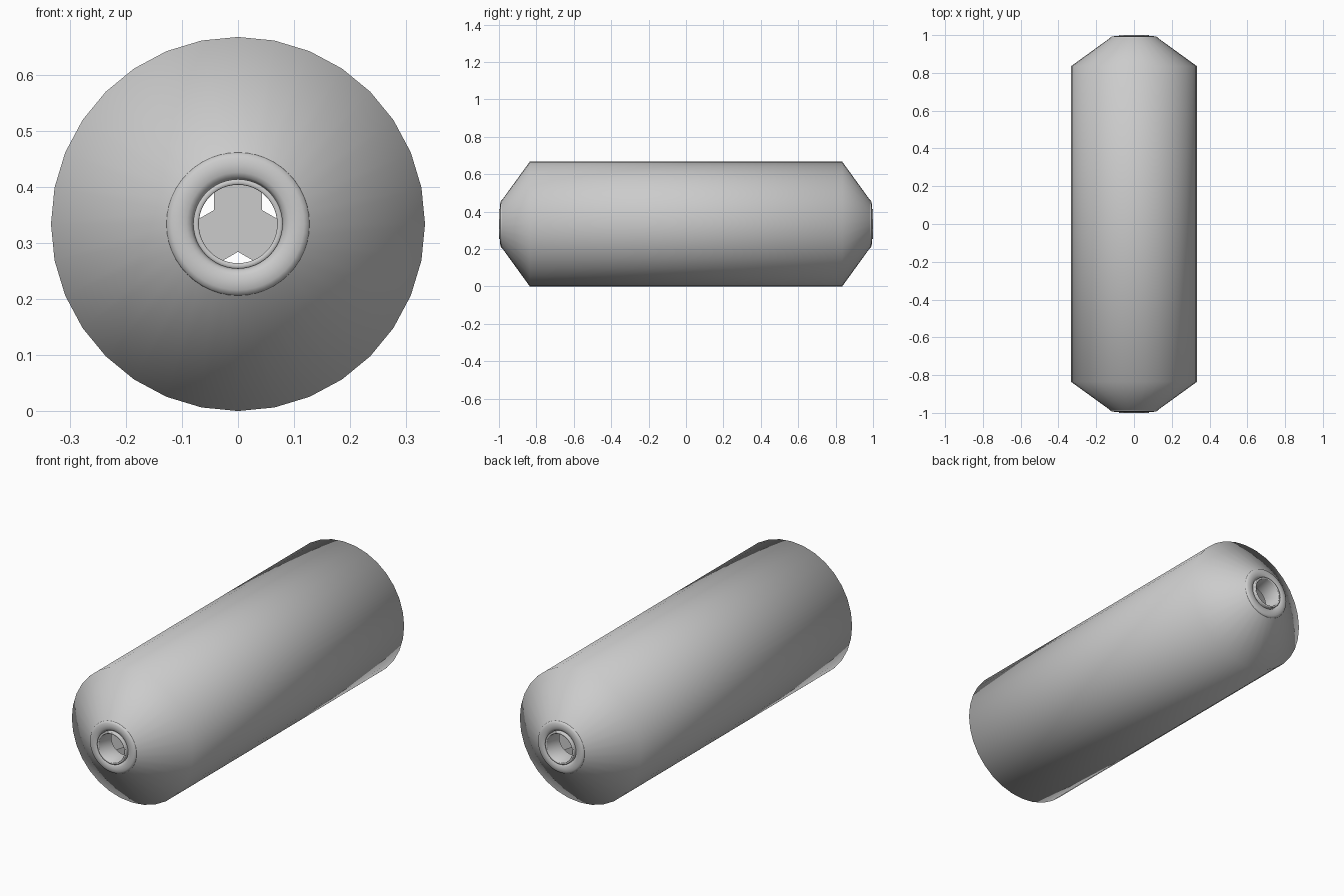
import bpy, bmesh, math
from mathutils import Matrix

if "Cube" in bpy.data.objects:
    bpy.data.objects.remove(bpy.data.objects["Cube"])

CZ = 0.334   # height of the long axis
R = 0.334    # body radius


def finish(bm, name, angle=None):
    bmesh.ops.recalc_face_normals(bm, faces=bm.faces)
    me = bpy.data.meshes.new(name)
    bm.to_mesh(me)
    bm.free()
    ob = bpy.data.objects.new(name, me)
    bpy.context.collection.objects.link(ob)
    for o in bpy.context.selected_objects:
        o.select_set(False)
    ob.select_set(True)
    bpy.context.view_layer.objects.active = ob
    if angle is None:
        bpy.ops.object.shade_smooth()
    else:
        bpy.ops.object.shade_smooth_by_angle(angle=math.radians(angle))
    return ob


def lathe(name, profile, sides, closed=False, angle=None):
    """Spin a (radius, y) profile around the long axis."""
    bm = bmesh.new()
    rings = [[bm.verts.new((r * math.cos(2 * math.pi * i / sides), y,
                            CZ + r * math.sin(2 * math.pi * i / sides)))
              for i in range(sides)] for r, y in profile]
    pairs = list(zip(rings, rings[1:])) + ([(rings[-1], rings[0])] if closed else [])
    for a, b in pairs:
        for i in range(sides):
            j = (i + 1) % sides
            bm.faces.new((a[i], a[j], b[j], b[i]))
    return finish(bm, name, angle)


# Outer shell: long tube with a cone at each end
lathe("body_shell", [(0.122, -0.988), (R, -0.835), (R, 0.835), (0.122, 0.988)], 32)

# Rounded collar and raised lip around the opening at each end
for label, s in (("front", -1), ("back", 1)):
    collar = [(0.118, 0.972), (0.126, 0.977), (0.128, 0.983), (0.126, 0.988),
              (0.118, 0.992), (0.105, 0.994), (0.092, 0.992), (0.084, 0.988),
              (0.080, 0.980), (0.080, 0.972)]
    lathe(label + "_collar", [(r, s * y) for r, y in collar], 48, True, 60)
    lip = [(0.080, 0.96), (0.080, 0.998), (0.078, 1.0), (0.072, 1.0),
           (0.070, 0.998), (0.070, 0.90), (0.080, 0.90)]
    lathe(label + "_lip", [(r, s * y) for r, y in lip], 48, True, 50)

# Three-armed divider inside the tube
t, reach = 0.043, 0.30
outline = []
for k in range(3):
    rot = Matrix.Rotation(math.radians(120 * k), 2)
    for p in ((t, t / math.sqrt(3)), (t, reach), (-t, reach)):
        # corner shared with the previous arm, then the arm tip
        c, sn = math.cos(math.radians(120 * k)), math.sin(math.radians(120 * k))
        outline.append((p[0] * c - p[1] * sn, p[0] * sn + p[1] * c))
bm = bmesh.new()
face = bm.faces.new([bm.verts.new((x, -0.8, CZ + z)) for x, z in outline])
ext = bmesh.ops.extrude_face_region(bm, geom=[face], use_keep_orig=True)
bmesh.ops.translate(bm, vec=(0, 1.6, 0),
                    verts=[g for g in ext["geom"] if isinstance(g, bmesh.types.BMVert)])
finish(bm, "inner_divider", 30)
